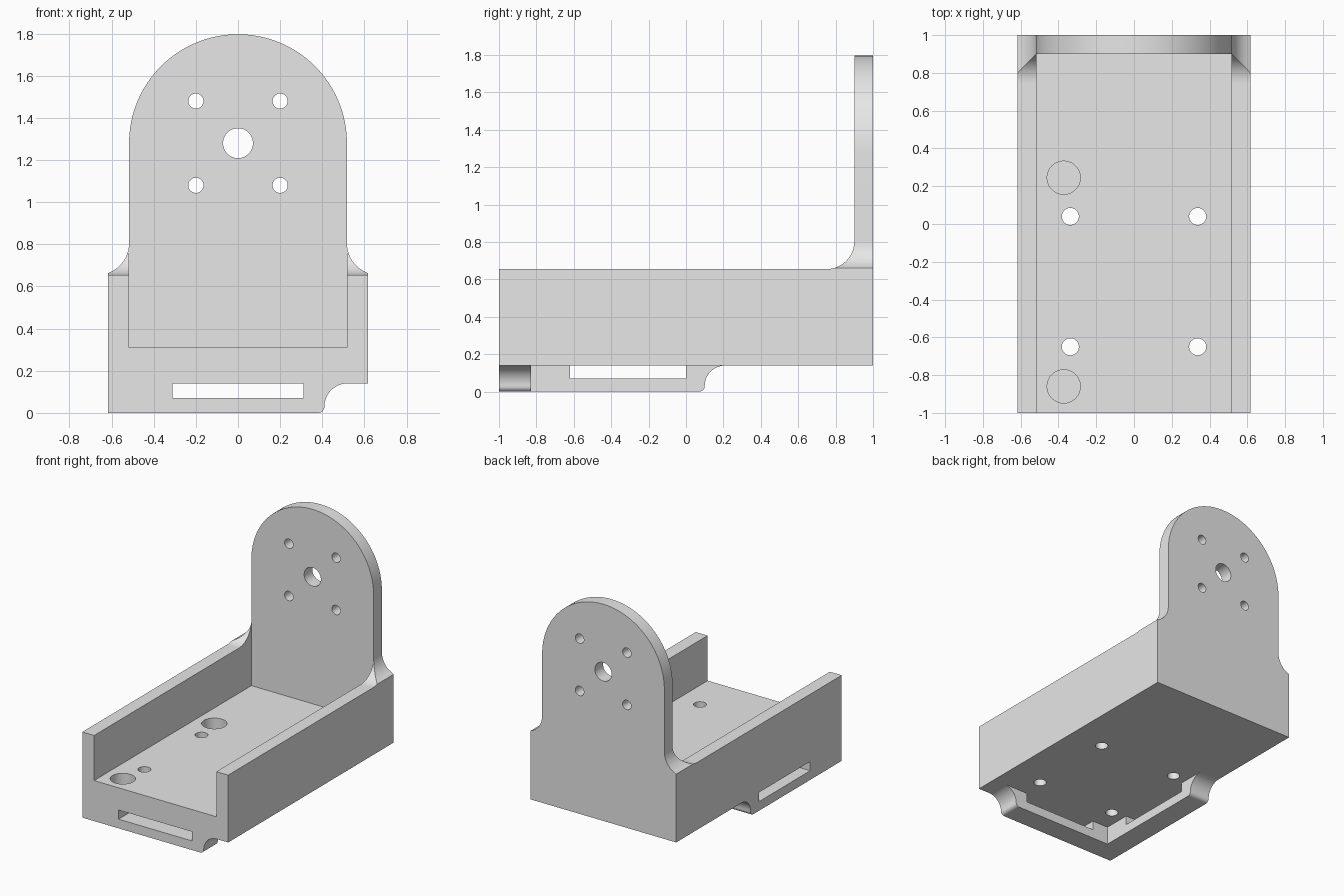
import bpy, bmesh, math

old = bpy.data.objects.get("Cube")
if old:
    bpy.data.objects.remove(old, do_unlink=True)

grey = bpy.data.materials.new("light_grey")
grey.diffuse_color = (0.8, 0.8, 0.8, 1)
grey.use_nodes = True
for node in grey.node_tree.nodes:
    if node.type == "BSDF_PRINCIPLED":
        node.inputs["Base Color"].default_value = (0.8, 0.8, 0.8, 1)

W, IN = 0.617, 0.517               # outer and inner half widths
BOTTOM, FLOOR, RIM = 0.14, 0.31, 0.655
PLATE_Y, AXLE_Z = 0.9, 1.28
LIP = 0.17                         # lip thickness
FILLET = 0.15


def arc(cx, cy, r, start, end, n):
    """Points on an arc, angles in degrees."""
    angles = [math.radians(start + (end - start) * i / n) for i in range(n + 1)]
    return [(cx + r * math.cos(a), cy + r * math.sin(a)) for a in angles]


def disc(cx, cy, r, n=40):
    return arc(cx, cy, r, 0, 360, n)[:-1]


def rect(a0, a1, b0, b1):
    return [(a0, b0), (a1, b0), (a1, b1), (a0, b1)]


def finish(name, bm):
    bmesh.ops.recalc_face_normals(bm, faces=bm.faces)
    mesh = bpy.data.meshes.new(name)
    bm.to_mesh(mesh)
    bm.free()
    mesh.materials.append(grey)
    obj = bpy.data.objects.new(name, mesh)
    bpy.context.collection.objects.link(obj)
    return obj


def loft(bm, rings):
    """Closed solid through rings of equal length."""
    loops = [[bm.verts.new(p) for p in ring] for ring in rings]
    n = len(loops[0])
    for low, high in zip(loops, loops[1:]):
        for i in range(n):
            j = (i + 1) % n
            bm.faces.new((low[i], low[j], high[j], high[i]))
    bm.faces.new(loops[0][::-1])
    bm.faces.new(loops[-1])


def prisms(name, profiles, axis, c0, c1):
    """Extrude 2D profiles along an axis."""
    place = {"x": lambda a, b, c: (c, a, b),
             "y": lambda a, b, c: (a, c, b),
             "z": lambda a, b, c: (a, b, c)}[axis]
    bm = bmesh.new()
    for pts in profiles:
        loft(bm, [[place(a, b, c) for a, b in pts] for c in (c0, c1)])
    return finish(name, bm)


def activate(obj):
    bpy.ops.object.select_all(action="DESELECT")
    obj.select_set(True)
    bpy.context.view_layer.objects.active = obj


def cut(obj, cutter):
    cutter.hide_render = True
    mod = obj.modifiers.new("cut", "BOOLEAN")
    mod.operation = "DIFFERENCE"
    mod.solver = "EXACT"
    mod.object = cutter
    activate(obj)
    bpy.ops.object.modifier_apply(modifier=mod.name)
    bpy.data.objects.remove(cutter, do_unlink=True)


def smooth(obj):
    activate(obj)
    bpy.ops.object.shade_smooth_by_angle(angle=math.radians(30))


# Tray: block with an open-fronted channel, through holes and blind pockets
tray = prisms("tray", [rect(-W, W, BOTTOM, RIM)], "y", -1, 1)
cut(tray, prisms("channel_cutter", [rect(-IN, IN, FLOOR, 1)], "y", -1.2, PLATE_Y))
cut(tray, prisms("screw_cutter", [disc(x, y, 0.045) for x in (-0.337, 0.337)
                                  for y in (0.04, -0.65)], "z", 0, 0.5))
cut(tray, prisms("pocket_cutter", [disc(-0.372, y, 0.088) for y in (0.245, -0.86)],
                 "z", FLOOR - 0.13, 0.5))
smooth(tray)

# Upright plate with rounded top, axle hole and four screw holes
outline = [(-IN, RIM), (IN, RIM)] + arc(0, AXLE_Z, IN, 0, 180, 64)
plate = prisms("upright_plate", [outline], "y", PLATE_Y, 1)
holes = [disc(0, AXLE_Z, 0.071)]
holes += [disc(x, AXLE_Z + z, 0.036) for x in (-0.2, 0.2) for z in (-0.2, 0.2)]
cut(plate, prisms("plate_hole_cutter", holes, "y", 0.8, 1.1))
smooth(plate)

# Mitred fillets where the plate meets the side walls
for side, name in ((1, "left_fillet"), (-1, "right_fillet")):
    bm = bmesh.new()
    rings = []
    for d, z in arc(FILLET, RIM + FILLET, FILLET, 270, 181, 20):
        x, y = min(IN + d, W), PLATE_Y - d
        rings.append([(side * IN, 1, z), (side * x, 1, z),
                      (side * x, y, z), (side * IN, y, z)])
    loft(bm, rings)
    smooth(finish(name, bm))


# Corner lip under the tray: two arms, each with a strap slot and a curved end
def arm(start, slot0, slot1, end):
    pts = [(start, BOTTOM), (start, 0)]
    pts += arc(end - 0.03, 0.03, 0.03, -90, 0, 8)
    pts += arc(end + 0.11, 0.03, 0.11, 180, 90, 16)[1:]
    return pts + [(slot1, BOTTOM), (slot1, 0.07), (slot0, 0.07), (slot0, BOTTOM)]


smooth(prisms("front_lip", [arm(-W, -0.31, 0.31, 0.41)], "y", -1, -1 + LIP))
smooth(prisms("side_lip", [arm(-1 + LIP, -0.62, 0, 0.1)], "x", -W, -W + LIP))
